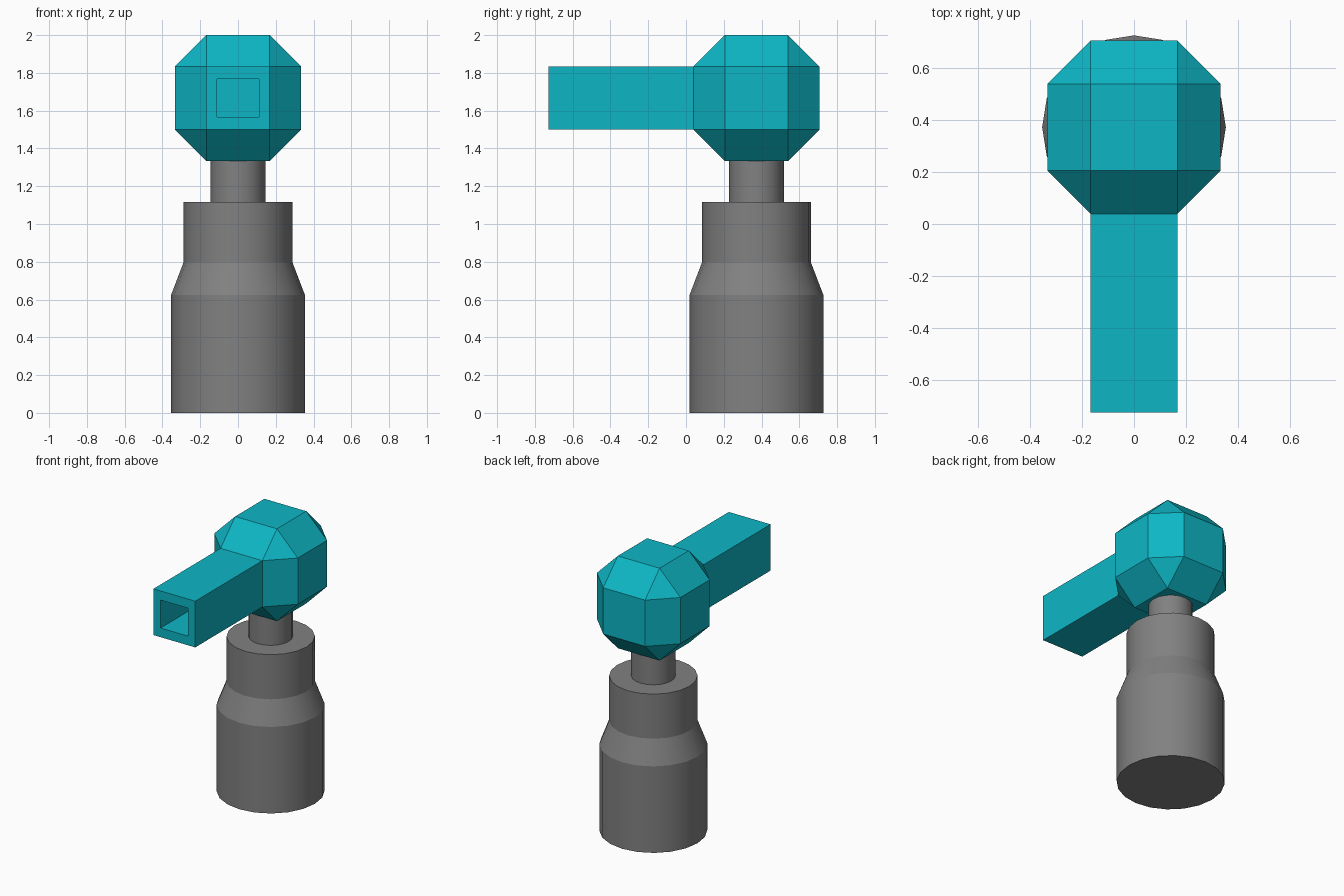
import bpy, bmesh, math
from itertools import product
from mathutils import Vector

if "Cube" in bpy.data.objects:
    bpy.data.objects.remove(bpy.data.objects["Cube"])

CY = 0.373          # y of the vertical axis
CZ = 1.667          # head centre height
A, B = 0.167, 0.3335  # half width of head flats, half size of head


def make_object(name, bm, colour):
    bmesh.ops.recalc_face_normals(bm, faces=bm.faces)
    mesh = bpy.data.meshes.new(name)
    bm.to_mesh(mesh)
    bm.free()
    obj = bpy.data.objects.new(name, mesh)
    bpy.context.collection.objects.link(obj)
    mat = bpy.data.materials.new(name + "_colour")
    mat.diffuse_color = colour
    mat.use_nodes = True
    mat.node_tree.nodes["Principled BSDF"].inputs["Base Color"].default_value = mat.diffuse_color
    mesh.materials.append(mat)
    return obj


def extrude_to(bm, face, y):
    """Extrude a face and move it to the given y; returns the new end face."""
    ext = bmesh.ops.extrude_discrete_faces(bm, faces=[face])["faces"][0]
    for v in ext.verts:
        v.co.y = y
    return ext


# Dark grey stepped base with neck, spun from a profile
bm = bmesh.new()
profile = [(0, 0), (0.354, 0), (0.354, 0.625), (0.289, 0.795), (0.289, 1.117),
           (0.145, 1.117), (0.145, 1.345), (0, 1.345)]
pts = [bm.verts.new((r, CY, z)) for r, z in profile]
edges = [bm.edges.new(p) for p in zip(pts, pts[1:])]
bmesh.ops.spin(bm, geom=pts + edges, cent=(0, CY, 0), axis=(0, 0, 1),
               angle=math.tau, steps=20, use_duplicate=False)
bmesh.ops.remove_doubles(bm, verts=bm.verts, dist=1e-4)
base = make_object("base", bm, (0.22, 0.22, 0.22, 1))
bpy.context.view_layer.objects.active = base
base.select_set(True)
bpy.ops.object.shade_smooth_by_angle(angle=math.radians(19))
base.select_set(False)

# Faceted head: square flats on all axes joined by bevel faces
bm = bmesh.new()
for s in product((-1, 1), repeat=3):
    for axis in range(3):
        co = [A * k for k in s]
        co[axis] = B * s[axis]
        bm.verts.new(Vector(co) + Vector((0, CY, CZ)))
bmesh.ops.convex_hull(bm, input=bm.verts)
bmesh.ops.dissolve_limit(bm, angle_limit=0.02, verts=bm.verts, edges=bm.edges)
bm.normal_update()

# Square spout pulled from the front flat, then hollowed
front = min(bm.faces, key=lambda f: f.calc_center_median().y)
front = extrude_to(bm, front, -0.727)
bmesh.ops.inset_individual(bm, faces=[front], thickness=0.06)
for v in front.verts:
    v.co.x = math.copysign(0.11, v.co.x)
    v.co.z = CZ + math.copysign(0.101, v.co.z - CZ)
extrude_to(bm, front, CY - B)
make_object("head_and_spout", bm, (0.004, 0.47, 0.56, 1))
